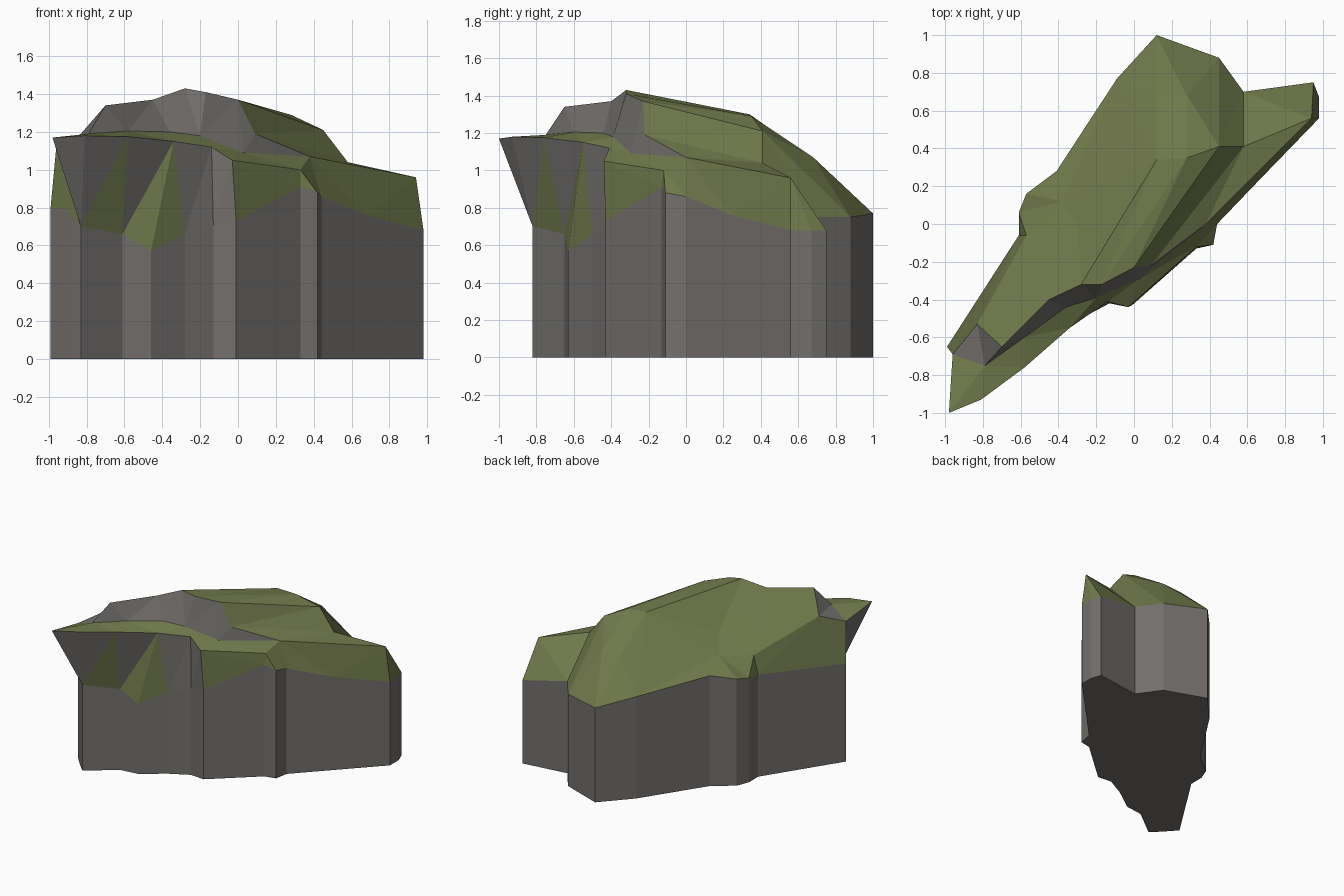
import bpy
from mathutils import Vector
from mathutils.geometry import delaunay_2d_cdt

if "Cube" in bpy.data.objects:
    bpy.data.objects.remove(bpy.data.objects["Cube"])


def material(name, colour):
    m = bpy.data.materials.new(name)
    m.diffuse_color = (*colour, 1)
    m.use_nodes = True
    m.node_tree.nodes["Principled BSDF"].inputs["Base Color"].default_value = m.diffuse_color
    return m


ROCK = material("rock", (0.17, 0.16, 0.15))
MOSS = material("moss", (0.16, 0.19, 0.07))


def build(name, verts, faces, is_moss):
    me = bpy.data.meshes.new(name)
    me.from_pydata([tuple(v) for v in verts], [], faces)
    me.materials.append(ROCK)
    me.materials.append(MOSS)
    for p in me.polygons:
        p.material_index = int(is_moss(p))
    ob = bpy.data.objects.new(name, me)
    bpy.context.collection.objects.link(ob)


def strip(name, low, high, is_moss):
    """Triangles between two polylines, choosing the shorter diagonal."""
    v = [Vector(p) for p in low + high]
    n, i, j, faces = len(low), 0, 0, []
    while i < n - 1 or j < len(high) - 1:
        if j == len(high) - 1:
            step_low = True
        elif i == n - 1:
            step_low = False
        else:
            step_low = (v[i + 1] - v[n + j]).length < (v[i] - v[n + j + 1]).length
        if step_low:
            f = (i, i + 1, n + j)
            i += 1
        else:
            f = (i, n + j + 1, n + j)
            j += 1
        a, b, c = (v[k] for k in f)
        if (b - a).cross(c - a).length > 1e-6:
            faces.append(f)
    build(name, v, faces, is_moss)


# Top edge of the vertical walls, front then back
front = [(-.99, -.65, .80), (-.90, -.75, .79), (-.83, -.82, .70), (-.61, -.65, .66),
         (-.46, -.63, .57), (-.28, -.50, .66), (-.13, -.42, .70), (-.01, -.43, .73),
         (.33, -.13, .91), (.42, -.11, .88), (.44, 0, .86), (.68, .25, .76), (.98, .56, .68)]
back = [(.98, .67, .68), (.95, .75, .68), (.58, .70, .75), (.45, .88, .75), (.12, 1, .77),
        (-.09, .77, .83), (-.41, .28, .90), (-.57, .16, .87), (-.61, .06, .85), (-.61, -.06, .83)]
# Overhanging outer rim, inner ledge line, upper cliff crest
rim = [(-.96, -.69, 1.12), (-.98, -1, 1.17), (-.81, -.93, 1.18), (-.58, -.76, 1.175),
       (-.34, -.55, 1.15), (-.14, -.41, 1.12), (-.03, -.44, 1.05), (.33, -.12, 1.0),
       (.38, 0, 1.07), (.94, .56, .96)]
ledge = [(-.96, -.69, 1.12), (-.79, -.75, 1.19), (-.58, -.60, 1.205), (-.36, -.44, 1.2),
         (-.20, -.39, 1.18), (.03, -.29, 1.09), (.38, 0, 1.07)]
crest = [(-.70, -.65, 1.34), (-.45, -.40, 1.37), (-.28, -.32, 1.43), (-.17, -.32, 1.41),
         (0, -.23, 1.37), (.09, -.22, 1.19), (.38, 0, 1.07)]
# Interior points of the mossy cap
inner = [(-.83, -.53, 1.19), (-.57, -.06, .98), (-.30, 0, 1.12), (-.38, .12, 1.0),
         (.12, .34, 1.30), (.28, .35, 1.29), (.45, .41, 1.21), (.58, .41, 1.04),
         (.12, .68, 1.06), (.28, .68, 1.07)]

# Vertical rock walls with base
loop = front + back
n = len(loop)
verts = loop + [(x, y, 0) for x, y, z in loop]
faces = [(i, n + i, n + (i + 1) % n, (i + 1) % n) for i in range(n)]
faces.append(tuple(range(2 * n - 1, n - 1, -1)))
build("cliff_walls", verts, faces, lambda p: False)

# Overhang, ledge and upper cliff
strip("overhang", front, rim,
      lambda p: p.center.x > 0 or (p.center.x < -.3 and sum(k < len(front) for k in p.vertices) == 2))
strip("mossy_ledge", rim[:9], ledge, lambda p: True)
strip("upper_cliff", ledge[1:], crest, lambda p: False)

# Mossy cap: triangulated height field with creases
edge = crest + [rim[-1], front[-1]] + back + front[:1] + ledge[:2]
pts = edge + inner
m = len(edge)
at = {p: k for k, p in enumerate(pts)}
creases = [(crest[2], inner[4]), (crest[3], inner[5]), (crest[4], inner[6]), (crest[5], inner[7]),
           (inner[0], inner[1]), (inner[1], inner[2]), (inner[2], inner[4]),
           (inner[4], inner[5]), (inner[5], inner[6]), (inner[6], inner[7]),
           (inner[4], inner[8]), (inner[8], back[4]), (inner[6], back[3]),
           (inner[7], back[2]), (inner[0], crest[0]), (inner[7], rim[-1]), (inner[3], back[5])]
links = [(k, (k + 1) % m) for k in range(m)] + [(at[a], at[b]) for a, b in creases]
v2, _, tris, orig, _, _ = delaunay_2d_cdt([Vector(p[:2]) for p in pts], links,
                                          [list(range(m))], 1, 1e-5)
cap = []
for v, o in zip(v2, orig):
    if o:
        z = pts[o[0]][2]
    else:  # crossing created by two creases: take the nearest height
        z = min(pts, key=lambda p: (Vector(p[:2]) - v).length)[2]
    cap.append((v.x, v.y, z))
build("mossy_cap", cap, [tuple(t) for t in tris],
      lambda p: not (p.center.x < -.74 and p.center.y < -.6 and p.center.z > 1.1))
